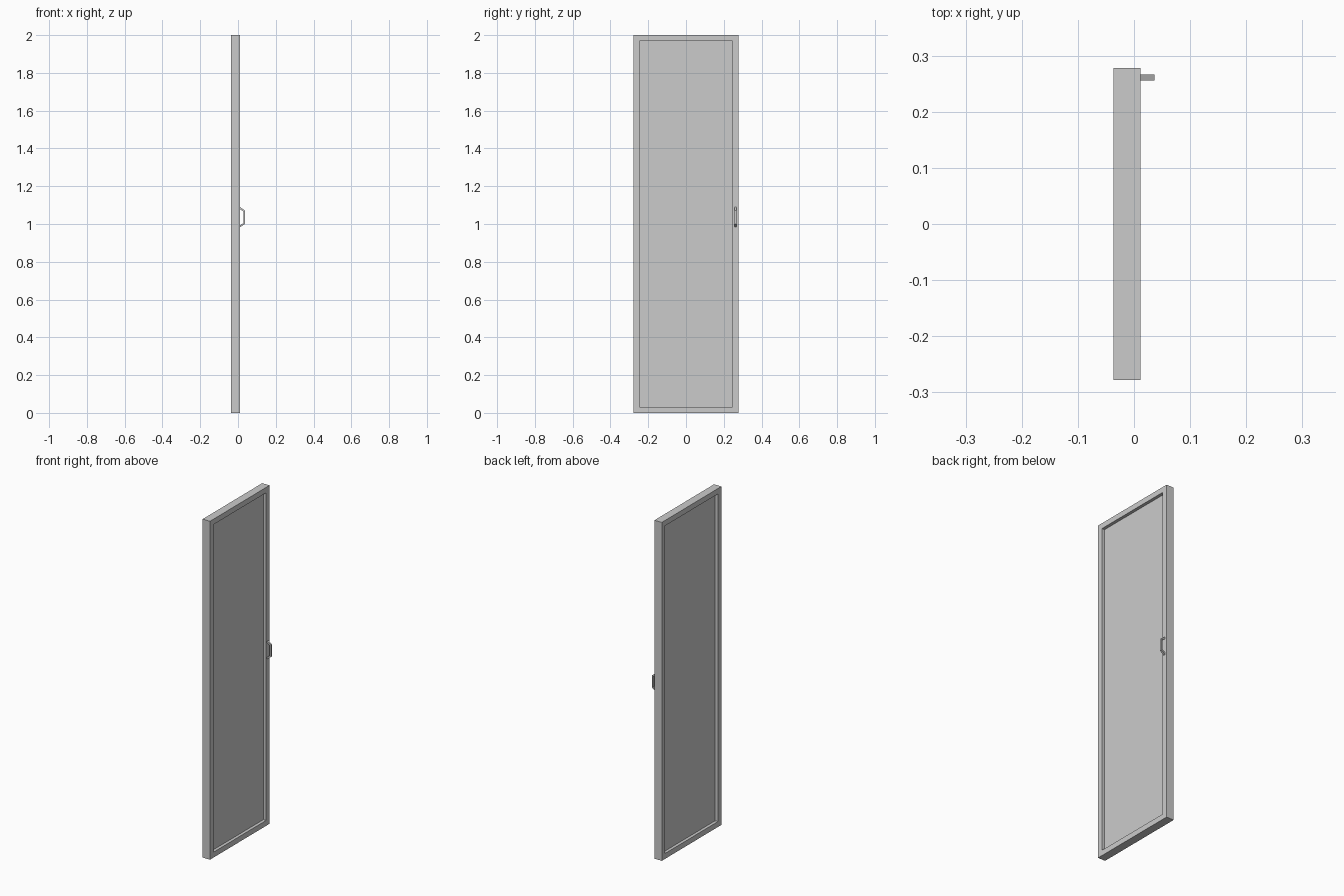
import bpy, bmesh

if "Cube" in bpy.data.objects:
    bpy.data.objects.remove(bpy.data.objects["Cube"])

W, H = 0.278, 2.0           # half width, height
X0, X1 = -0.0365, 0.0115    # back and front of the frame
B = 0.032                   # border width


def finish(name, bm):
    bmesh.ops.recalc_face_normals(bm, faces=bm.faces)
    me = bpy.data.meshes.new(name)
    bm.to_mesh(me)
    bm.free()
    ob = bpy.data.objects.new(name, me)
    bpy.context.collection.objects.link(ob)
    return ob


def rect(bm, x, inset):
    y, z0, z1 = W - inset, inset, H - inset
    return [bm.verts.new((x, a, b)) for a, b in ((-y, z0), (y, z0), (y, z1), (-y, z1))]


def bridge(bm, a, b):
    n = len(a)
    for i in range(n):
        j = (i + 1) % n
        bm.faces.new((a[i], a[j], b[j], b[i]))


# Door: outer frame with a panel recessed on both faces
R = 0.018
bm = bmesh.new()
loops = [rect(bm, x, i) for x, i in
         ((X0 + R, B), (X0, B), (X0, 0), (X1, 0), (X1, B), (X1 - R, B))]
for a, b in zip(loops, loops[1:]):
    bridge(bm, a, b)
bm.faces.new(loops[0])
bm.faces.new(loops[-1])
finish("door_panel", bm)

# Pull handle: bent flat bar, outer and inner outlines in x, z
outline = [(X1, 0.983), (0.0365, 1.0), (0.0365, 1.072), (X1, 1.089),
           (X1, 1.078), (0.0285, 1.067), (0.0285, 1.005), (X1, 0.994)]
bm = bmesh.new()
sides = [[bm.verts.new((x, 0.261 + d, z)) for x, z in outline] for d in (-0.0055, 0.0055)]
bridge(bm, *sides)
for s in sides:
    for k in range(3):      # side faces: lower leg, grip, upper leg
        bm.faces.new((s[k], s[k + 1], s[6 - k], s[7 - k]))
finish("pull_handle", bm)
